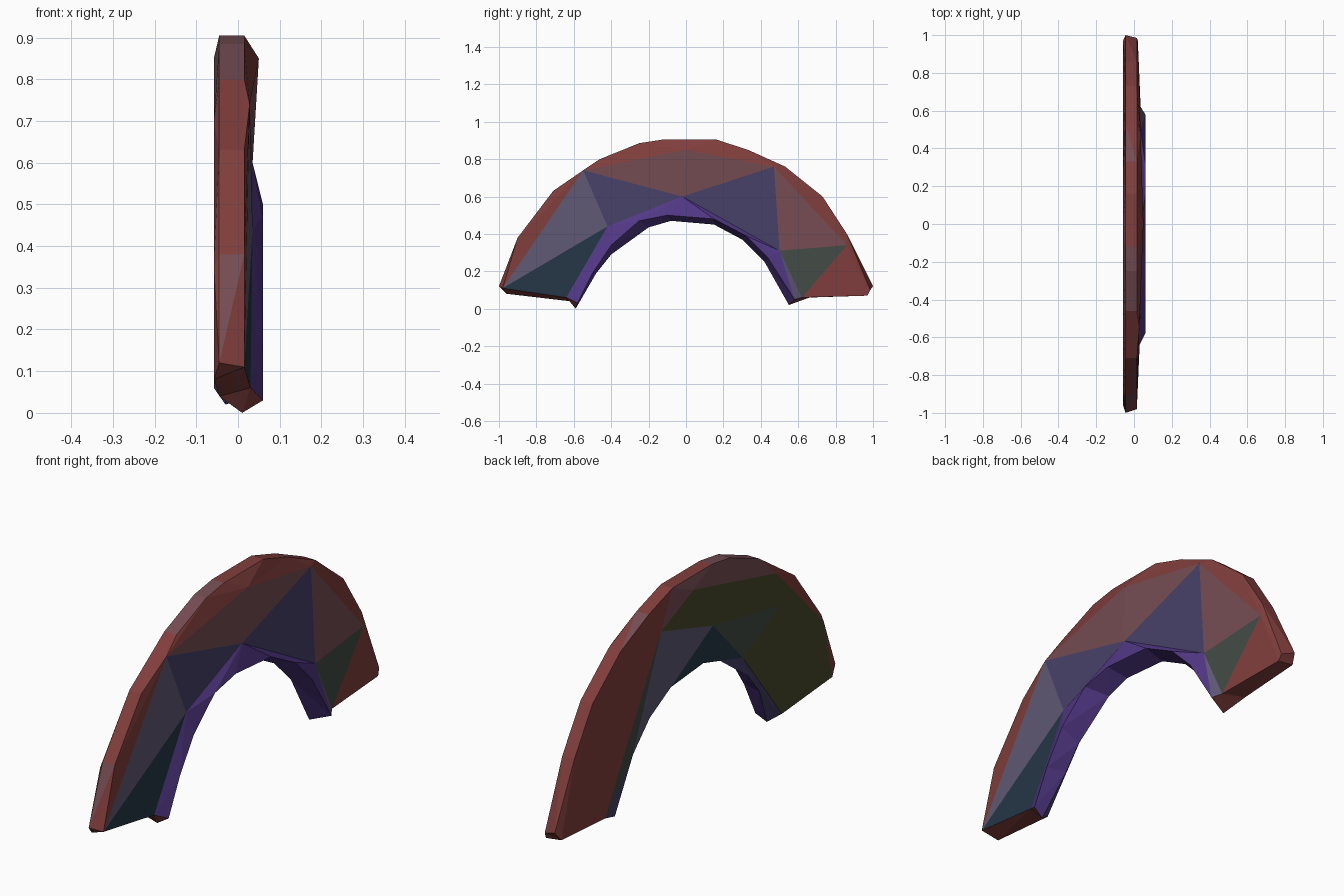
import bpy, bmesh
from mathutils import Vector

if "Cube" in bpy.data.objects:
    bpy.data.objects.remove(bpy.data.objects["Cube"])

# Flat colours (sRGB 0-255, converted to linear)
COLOURS = {"brick_red": (128, 62, 60), "dusty_rose": (118, 77, 84), "indigo": (72, 65, 105),
           "slate": (96, 89, 117), "teal": (37, 55, 71), "grey_green": (68, 75, 69),
           "purple": (82, 56, 134), "olive": (74, 74, 44)}
NAMES = list(COLOURS)


def linear(c):
    c /= 255
    return c / 12.92 if c <= 0.04045 else ((c + 0.055) / 1.055) ** 2.4


mesh = bpy.data.meshes.new("rainbow_arch")
arch = bpy.data.objects.new("rainbow_arch", mesh)
bpy.context.collection.objects.link(arch)
for name, rgb in COLOURS.items():
    m = bpy.data.materials.new(name)
    m.diffuse_color = (*[linear(c) for c in rgb], 1)
    m.use_nodes = True
    m.node_tree.nodes["Principled BSDF"].inputs["Base Color"].default_value = m.diffuse_color
    mesh.materials.append(m)

bm = bmesh.new()
cache = {}


def vert(p):
    key = tuple(round(c, 4) for c in p)
    if key not in cache:
        cache[key] = bm.verts.new(key)
    return cache[key]


def tri(colour, *pts):
    vs = [vert(p) for p in pts]
    if len(set(vs)) == 3 and not bm.faces.get(vs):
        bm.faces.new(vs).material_index = NAMES.index(colour)


def fan(colour, centre, pts):
    for a, b in zip(pts, pts[1:]):
        tri(colour, centre, a, b)


def bridge(a, b, colour):
    """Triangle strip between two polylines, always taking the shorter diagonal."""
    i = j = 0
    while i < len(a) - 1 or j < len(b) - 1:
        da = (Vector(a[i + 1]) - Vector(b[j])).length if i < len(a) - 1 else 9
        db = (Vector(a[i]) - Vector(b[j + 1])).length if j < len(b) - 1 else 9
        if da < db:
            tri(colour, a[i], a[i + 1], b[j])
            i += 1
        else:
            tri(colour, a[i], b[j], b[j + 1])
            j += 1


def at(x, pts):
    return [(x, y, z) for y, z in pts]


# Outer rim, right and left edges
rim = [(-.9, .38), (-.71, .63), (-.46, .8), (-.25, .885), (-.12, .905), (.16, .905),
       (.33, .85), (.53, .76), (.73, .6), (.86, .4)]
outer_r = at(.015, [(-.98, .11)] + rim + [(.985, .1)])
outer_l = at(-.045, [(-1, .12)] + rim + [(1, .12)])
bridge(outer_r, outer_l, "brick_red")

# Right face: control points of the painted facets
C = [outer_r[0], (.028, -.55, .74), (.05, 0, .85), (.035, .47, .76), (.025, .86, .34), (.02, .97, .07)]
D = [(.03, -.64, .06), (.035, -.42, .44), (.035, -.02, .6), (.035, .5, .31), (.035, .62, .06)]
bridge(outer_r, C, "brick_red")
tri("teal", C[0], D[0], D[1])
tri("slate", C[0], D[1], C[1])
tri("indigo", C[1], D[1], D[2])
fan("dusty_rose", D[2], C[1:4])
tri("indigo", C[3], D[2], D[3])
tri("dusty_rose", C[3], D[3], C[4])
tri("grey_green", C[4], D[3], D[4])
tri("brick_red", C[4], D[4], C[5])

# Inner lip and underside
E = at(.06, [(-.58, .03), (-.5, .19), (-.4, .34), (-.25, .47), (-.1, .5), (.15, .48),
             (.32, .39), (.44, .27), (.58, .05)])
F = at(-.03, [(-.56, .01), (-.48, .19), (-.4, .29), (-.2, .435), (-.08, .47), (.15, .45),
              (.3, .37), (.42, .25), (.55, .02)])
F[0] = (.01, -.59, 0)
bridge(D[:4], E[:8], "purple")
tri("purple", D[3], E[7], E[8])
tri("slate", D[3], D[4], E[8])
bridge(E, F, "purple")

# Left face
G = at(-.058, [(-.96, .08), (-.9, .35), (-.56, .7), (.03, .85), (.26, .75), (.66, .06)])
foot = (-.058, .97, .08)
H = at(-.045, [(-.62, .04), (-.34, .4)])
P, Q = (-.05, -.12, .63), (-.055, -.6, .54)
bridge(outer_l, G[:5] + [foot], "brick_red")
tri("brick_red", G[4], G[5], foot)
fan("olive", Q, G[3::-1] + H)
fan("olive", G[3], [Q, P, G[4]])
tri("grey_green", Q, P, H[1])
fan("teal", P, [H[1], *F[3:6]])
tri("slate", P, G[4], F[5])
fan("slate", G[4], F[5:8])
tri("grey_green", G[4], F[7], G[5])
tri("indigo", F[7], F[8], G[5])
bridge(H, F[:4], "indigo")

# Feet: close both open ends
open_edges = [e for e in bm.edges if e.is_boundary]
feet = bmesh.ops.holes_fill(bm, edges=open_edges, sides=0)["faces"]
feet = set(bmesh.ops.triangulate(bm, faces=feet)["faces"])
bmesh.ops.recalc_face_normals(bm, faces=bm.faces[:])

# Dusty patches in the red band, on the rim and on the upper left side
for f in bm.faces:
    c, n = f.calc_center_median(), f.normal
    if f in feet:
        f.material_index = NAMES.index("brick_red")
    elif f.material_index == NAMES.index("brick_red"):
        crown = abs(n.x) < .5 and (-.5 < c.y < -.1 or (.3 < c.y < .57 and c.x < -.015))
        shin = abs(n.x) < .5 and c.y < -.9 and c.x < -.015
        side = n.x < -.5 and -.45 < c.y < .2
        if crown or shin or side:
            f.material_index = NAMES.index("dusty_rose")
bm.to_mesh(mesh)
bm.free()
